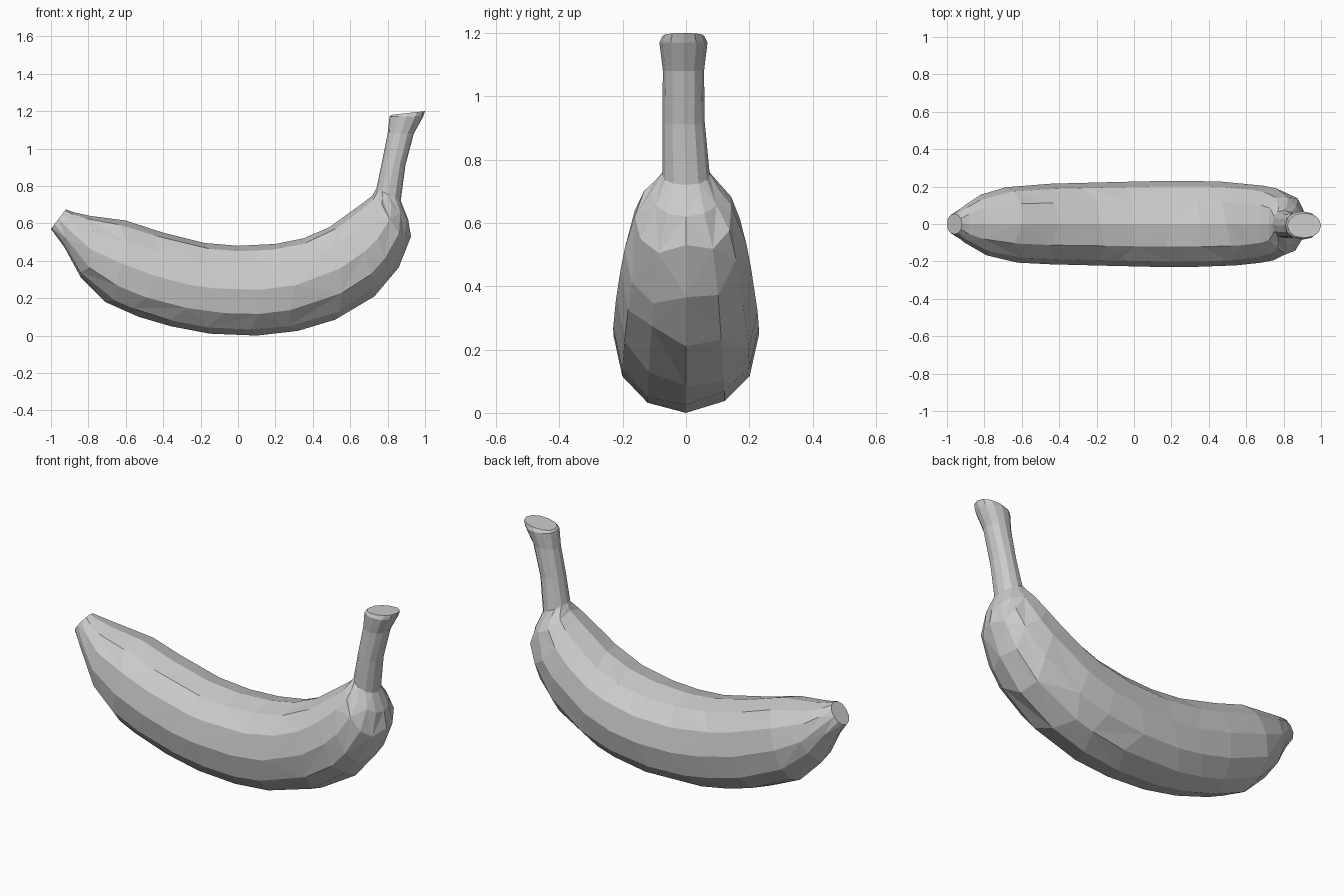
import bpy, bmesh, math, random
from mathutils import Vector

random.seed(4)
SIDES = 12

cube = bpy.data.objects.get("Cube")
if cube:
    bpy.data.objects.remove(cube, do_unlink=True)

# One plain colour for the whole fruit
grey = bpy.data.materials.new("plain_grey")
grey.use_nodes = True
colour = (0.6, 0.6, 0.6, 1)
grey.diffuse_color = colour
grey.node_tree.nodes["Principled BSDF"].inputs["Base Color"].default_value = colour

# Stations: inner curve x, z; outer curve x, z; half width
body_stations = [
    (-0.92, 0.675, -1.00, 0.57, 0.055),
    (-0.88, 0.66, -0.93, 0.475, 0.10),
    (-0.79, 0.64, -0.84, 0.31, 0.16),
    (-0.60, 0.615, -0.71, 0.18, 0.205),
    (-0.40, 0.55, -0.53, 0.10, 0.215),
    (-0.18, 0.495, -0.36, 0.05, 0.22),
    (0.00, 0.48, -0.15, 0.01, 0.225),
    (0.20, 0.49, 0.10, 0.00, 0.23),
    (0.35, 0.52, 0.32, 0.025, 0.23),
    (0.49, 0.58, 0.52, 0.085, 0.225),
    (0.60, 0.66, 0.73, 0.21, 0.21),
    (0.67, 0.71, 0.86, 0.365, 0.19),
    (0.72, 0.75, 0.925, 0.53, 0.155),
    (0.73, 0.77, 0.91, 0.62, 0.11),
    (0.74, 0.785, 0.87, 0.72, 0.075),
]
stem_stations = [
    (0.77, 0.93, 0.895, 0.91, 0.067),
    (0.80, 1.08, 0.94, 1.08, 0.065),
    (0.81, 1.17, 0.99, 1.17, 0.076),
    (0.82, 1.18, 1.00, 1.20, 0.066),
]


def soft(v):
    """Slightly squared circle."""
    return math.copysign(abs(v) ** 0.92, v)


def ring(inner_x, inner_z, outer_x, outer_z, width, y=0.0):
    inner = Vector((inner_x, y, inner_z))
    outer = Vector((outer_x, y, outer_z))
    centre, up = (inner + outer) / 2, (inner - outer) / 2
    points = []
    for i in range(SIDES):
        a = math.tau * i / SIDES
        points.append(centre + up * soft(math.cos(a)) + Vector((0, width * soft(math.sin(a)), 0)))
    return points


def loft(name, rings):
    bm = bmesh.new()
    loops = [[bm.verts.new(p) for p in r] for r in rings]
    for k, (a, b) in enumerate(zip(loops, loops[1:])):
        for i in range(SIDES):
            j = (i + 1) % SIDES
            # Alternating diagonals give the faceted skin
            if (i + k) % 2:
                bm.faces.new((a[i], a[j], b[j]))
                bm.faces.new((a[i], b[j], b[i]))
            else:
                bm.faces.new((a[i], a[j], b[i]))
                bm.faces.new((a[j], b[j], b[i]))
    bm.faces.new(loops[0])
    bm.faces.new(loops[-1])
    bmesh.ops.recalc_face_normals(bm, faces=bm.faces)
    mesh = bpy.data.meshes.new(name)
    bm.to_mesh(mesh)
    bm.free()
    mesh.materials.append(grey)
    obj = bpy.data.objects.new(name, mesh)
    bpy.context.collection.objects.link(obj)
    return obj


# Body and stem share one continuous skin
rings = [ring(*s) for s in body_stations]
rings += [ring(*s, y=-0.008) for s in stem_stations]

# Slide side points along the fruit for hand-cut, uneven facets
sliding = {}
for k in range(2, len(body_stations) - 2):
    for i in range(SIDES):
        if i % (SIDES // 2):
            t = random.uniform(-0.28, 0.28)
            target = rings[k + 1][i] if t > 0 else rings[k - 1][i]
            sliding[k, i] = rings[k][i].lerp(target, abs(t))
for (k, i), point in sliding.items():
    rings[k][i] = point

loft("banana_with_stem", rings)
